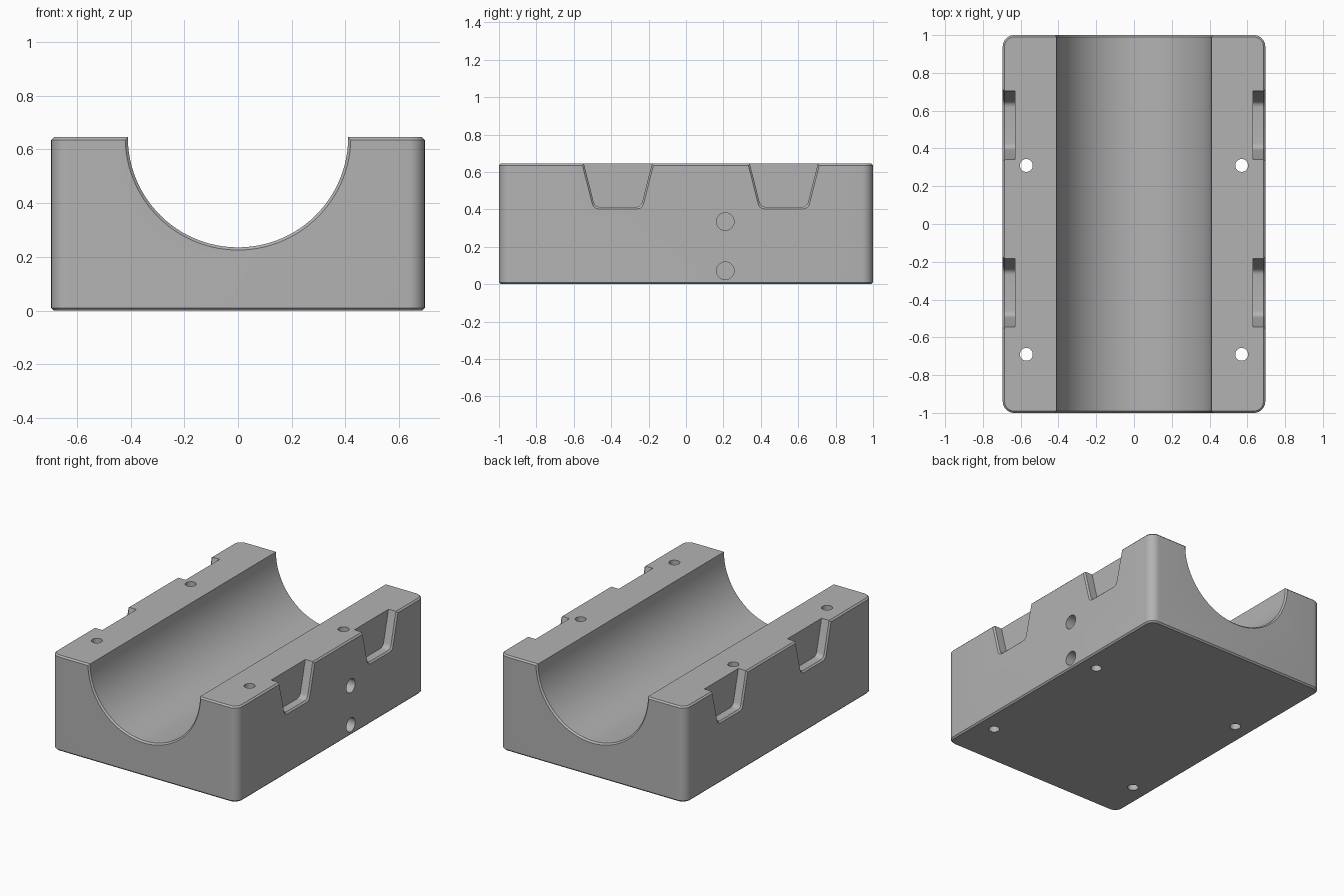
import bpy, bmesh, math
from mathutils import Vector

if "Cube" in bpy.data.objects:
    bpy.data.objects.remove(bpy.data.objects["Cube"], do_unlink=True)

HALF_X, HALF_Y, TOP = 0.695, 1.0, 0.645
CHAMFER = 0.01

grey = bpy.data.materials.new("plain_grey")
grey.use_nodes = True
colour = (0.45, 0.45, 0.45, 1)
grey.diffuse_color = colour
grey.node_tree.nodes["Principled BSDF"].inputs["Base Color"].default_value = colour


def make_object(name, bm):
    bmesh.ops.recalc_face_normals(bm, faces=bm.faces)
    mesh = bpy.data.meshes.new(name)
    bm.to_mesh(mesh)
    bm.free()
    mesh.materials.append(grey)
    obj = bpy.data.objects.new(name, mesh)
    bpy.context.collection.objects.link(obj)
    return obj


def loft(bm, rings):
    """Closed shell through rings of equal point count."""
    loops = [[bm.verts.new(p) for p in ring] for ring in rings]
    for a, b in zip(loops, loops[1:]):
        for i in range(len(a)):
            j = (i + 1) % len(a)
            bm.faces.new((a[i], a[j], b[j], b[i]))
    bm.faces.new(loops[0])
    bm.faces.new(loops[-1])


def circle(centre, axis, radius, count):
    u = Vector((0, 0, 1)) if axis != "z" else Vector((1, 0, 0))
    v = Vector((1, 0, 0)) if axis == "y" else Vector((0, 1, 0))
    turns = [2 * math.pi * i / count for i in range(count)]
    return [Vector(centre) + radius * (u * math.cos(t) + v * math.sin(t)) for t in turns]


def notch_ring(x, y, grow):
    """Tapered pocket outline with rounded lower corners."""
    half_low, half_top, low, high, r = 0.123, 0.215, 0.413, 0.775, 0.03
    slope = (half_top - half_low) / (high - low)
    half = [(half_top + grow, high)]
    corner = Vector((half_low + grow * (1 - slope), low - grow))
    start = corner + r * Vector((slope, 1)).normalized()
    end = corner - Vector((r, 0))
    for i in range(6):
        t = i / 5
        half.append(start * (1 - t) ** 2 + corner * 2 * t * (1 - t) + end * t * t)
    outline = [(a, b) for a, b in half] + [(-a, b) for a, b in reversed(half)]
    return [(x, y + a, b) for a, b in outline]


# Block with rounded upright corners and chamfered rims
bm = bmesh.new()
bmesh.ops.create_cube(bm, size=1)
for v in bm.verts:
    v.co = (v.co.x * 2 * HALF_X, v.co.y * 2 * HALF_Y, (v.co.z + 0.5) * TOP)
upright = [e for e in bm.edges if abs(e.verts[0].co.z - e.verts[1].co.z) > 0.1]
bmesh.ops.bevel(bm, geom=upright, offset=0.06, segments=8, profile=0.5, affect="EDGES")
rims = [e for e in bm.edges if abs(e.verts[0].co.z - e.verts[1].co.z) < 0.001]
bmesh.ops.bevel(bm, geom=rims, offset=CHAMFER, segments=1, affect="EDGES")
block = make_object("cradle_block", bm)

# Cutters: half-round channel with flared ends
bm = bmesh.new()
flare = 0.05
stations = [(-HALF_Y - flare, flare + CHAMFER), (-HALF_Y + CHAMFER, 0),
            (HALF_Y - CHAMFER, 0), (HALF_Y + flare, flare + CHAMFER)]
loft(bm, [circle((0, y, TOP), "y", 0.41 + g, 96) for y, g in stations])

for side in (-1, 1):
    # Side pockets
    for y in (-0.364, 0.523):
        loft(bm, [notch_ring(side * x, y, g) for x, g in
                  ((0.63, 0), (HALF_X - CHAMFER, 0), (HALF_X + 0.03, 0.04))])
    # Upright bolt holes
    for y in (-0.69, 0.31):
        loft(bm, [circle((side * 0.57, y, z), "z", 0.034, 32) for z in (-0.1, 0.8)])

# Blind holes in one side
for z in (0.072, 0.335):
    loft(bm, [circle((x, 0.21, z), "x", 0.047, 32) for x in (0.4, 0.8)])
cutter = make_object("cutter", bm)
cutter.hide_render = True

# Cut, then tidy up
bpy.context.view_layer.objects.active = block
block.select_set(True)
cut = block.modifiers.new("cut", "BOOLEAN")
cut.operation = "DIFFERENCE"
cut.solver = "EXACT"
cut.object = cutter
bpy.ops.object.modifier_apply(modifier=cut.name)
bpy.data.objects.remove(cutter, do_unlink=True)
bpy.ops.object.shade_smooth_by_angle(angle=math.radians(30))
